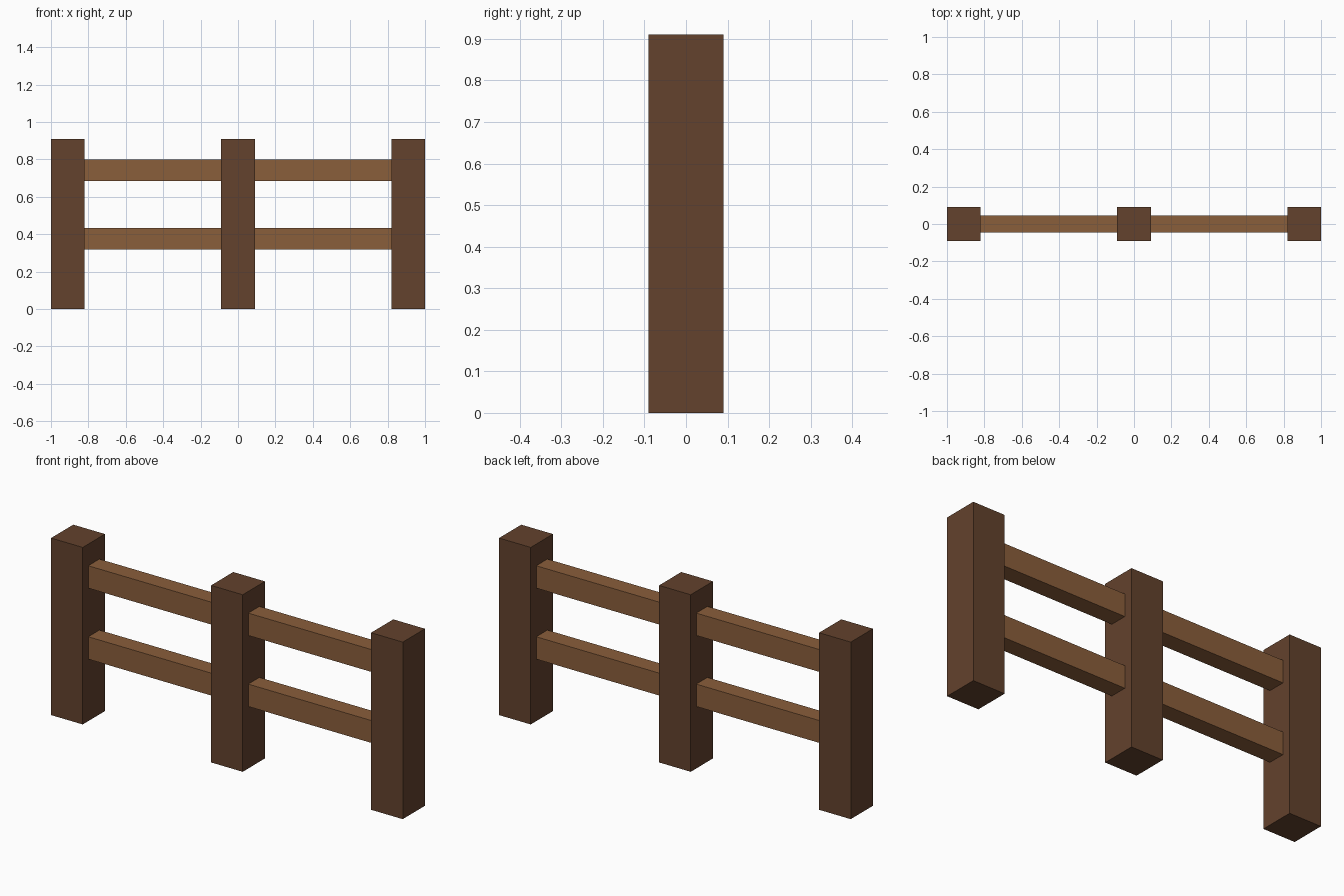
import bpy

cube = bpy.data.objects.get("Cube")
if cube:
    bpy.data.objects.remove(cube, do_unlink=True)


def make_material(name, rgb):
    mat = bpy.data.materials.new(name)
    mat.use_nodes = True
    colour = (*rgb, 1.0)
    mat.diffuse_color = colour
    mat.node_tree.nodes["Principled BSDF"].inputs["Base Color"].default_value = colour
    return mat


def box(name, centre, size, mat):
    bpy.ops.mesh.primitive_cube_add(size=1, location=centre)
    obj = bpy.context.object
    obj.name = name
    obj.scale = size
    bpy.ops.object.transform_apply(location=False, rotation=False, scale=True)
    obj.data.materials.append(mat)
    return obj


dark_wood = make_material("dark brown wood", (0.125, 0.054, 0.026))
light_wood = make_material("light brown wood", (0.255, 0.112, 0.044))

POST_WIDTH, POST_HEIGHT = 0.18, 0.91
POST_SPACING = 1 - POST_WIDTH / 2
RAIL_DEPTH, RAIL_HEIGHT = 0.09, 0.115

# Three square posts
for side, label in ((-1, "right"), (0, "middle"), (1, "left")):
    box(f"{label}_post", (side * POST_SPACING, 0, POST_HEIGHT / 2),
        (POST_WIDTH, POST_WIDTH, POST_HEIGHT), dark_wood)

# Two horizontal rails running through the middle post
for z, label in ((0.376, "lower"), (0.741, "upper")):
    box(f"{label}_rail", (0, 0, z),
        (2 * POST_SPACING, RAIL_DEPTH, RAIL_HEIGHT), light_wood)
